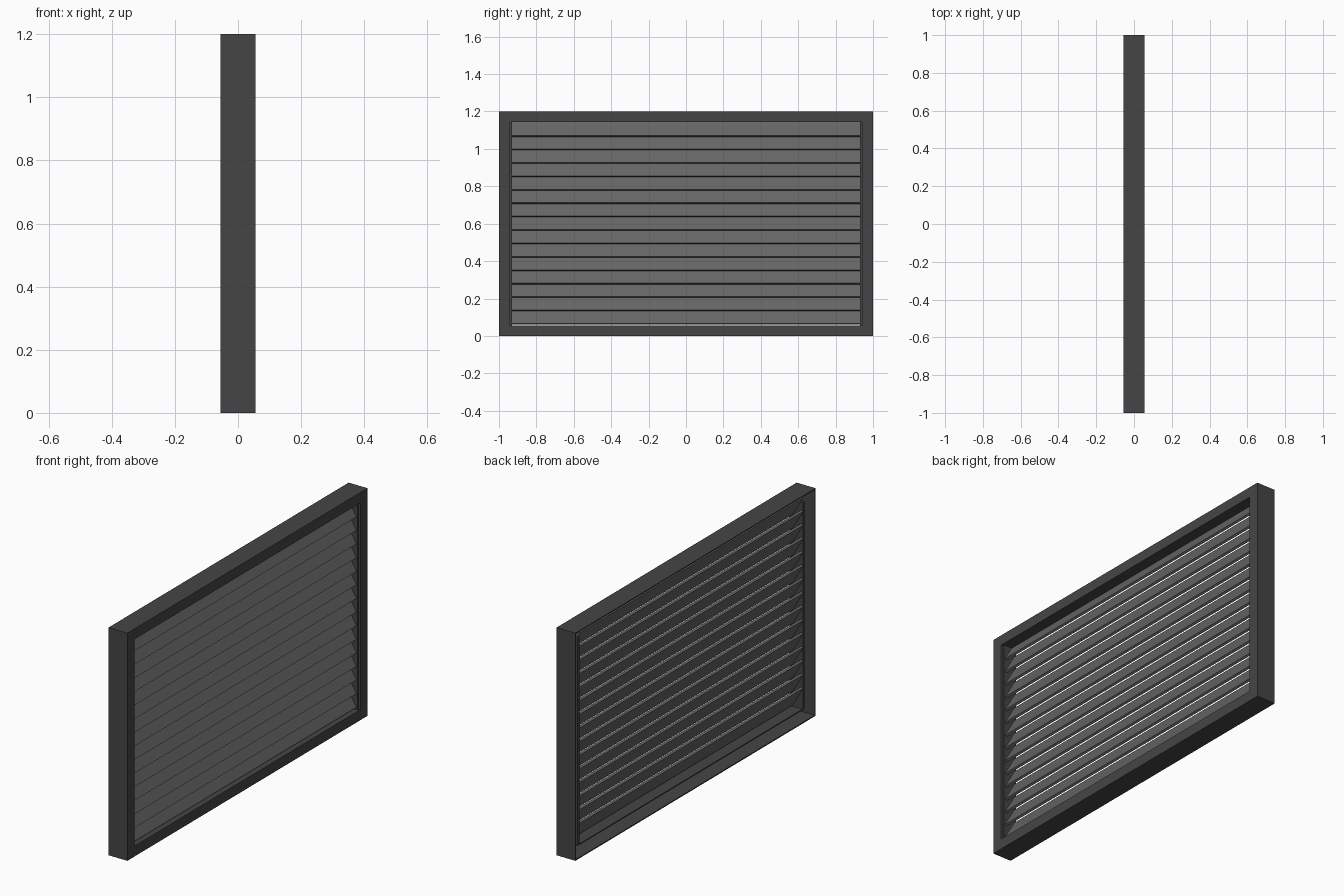
import bpy, bmesh, math
from mathutils import Matrix, Vector

if "Cube" in bpy.data.objects:
    bpy.data.objects.remove(bpy.data.objects["Cube"])


def material(name, rgb):
    m = bpy.data.materials.new(name)
    m.diffuse_color = (*rgb, 1)
    m.use_nodes = True
    m.node_tree.nodes["Principled BSDF"].inputs["Base Color"].default_value = m.diffuse_color
    return m


FRAME = material("charcoal", (0.060, 0.060, 0.061))
SLAT = material("mid grey", (0.130, 0.130, 0.133))


def box(name, lo, hi, mat, tilt=0.0):
    """Box between two corners, optionally tilted about its y axis."""
    lo, hi = Vector(lo), Vector(hi)
    bm = bmesh.new()
    bmesh.ops.create_cube(bm, size=1, matrix=Matrix.Diagonal((*(hi - lo), 1)))
    me = bpy.data.meshes.new(name)
    bm.to_mesh(me)
    bm.free()
    me.materials.append(mat)
    ob = bpy.data.objects.new(name, me)
    ob.location = (lo + hi) / 2
    ob.rotation_euler.y = tilt
    bpy.context.collection.objects.link(ob)
    return ob


D, H, T = 0.055, 1.2, 0.006       # half depth, height, sheet thickness
IN_Y, LOW, HIGH = 0.94, 0.055, 1.145   # opening in the front flange

# Outer walls of the open-backed frame
box("bottom_wall", (-D, -1, 0), (D, 1, T), FRAME)
box("top_wall", (-D, -1, H - T), (D, 1, H), FRAME)
for s, side in ((-1, "left"), (1, "right")):
    def span(a, b):
        return min(s * a, s * b), max(s * a, s * b)
    y0, y1 = span(1 - T, 1)
    box(side + "_wall", (-D, y0, T), (D, y1, H - T), FRAME)
    # Front flange of the post
    y0, y1 = span(IN_Y, 1 - T)
    box(side + "_flange", (D - T, y0, T), (D, y1, H - T), FRAME)
    # Side plate holding the slat ends
    y0, y1 = span(0.93, IN_Y)
    box(side + "_slat_plate", (-0.03, y0, LOW), (0.045, y1, HIGH), FRAME)
    y0, y1 = span(IN_Y, IN_Y + T)
    box(side + "_return", (-0.03, y0, LOW), (D - T, y1, HIGH), FRAME)

# Front flanges and inward returns of the rails
box("bottom_flange", (D - T, -IN_Y, T), (D, IN_Y, LOW), FRAME)
box("top_flange", (D - T, -IN_Y, HIGH), (D, IN_Y, H - T), FRAME)
box("bottom_return", (-0.028, -IN_Y, LOW - T), (D - T, IN_Y, LOW), FRAME)
box("top_return", (-0.006, -IN_Y, HIGH), (D - T, IN_Y, HIGH + T), FRAME)

# Overlapping slats, sloping down towards +x
LENGTH, THICK, PITCH = 0.12, 0.012, 0.0717
for i in range(15):
    z = 0.116 + i * PITCH
    box(f"slat_{i + 1}", (0.004 - THICK / 2, -0.93, z - LENGTH / 2),
        (0.004 + THICK / 2, 0.93, z + LENGTH / 2), SLAT, math.radians(-30))
